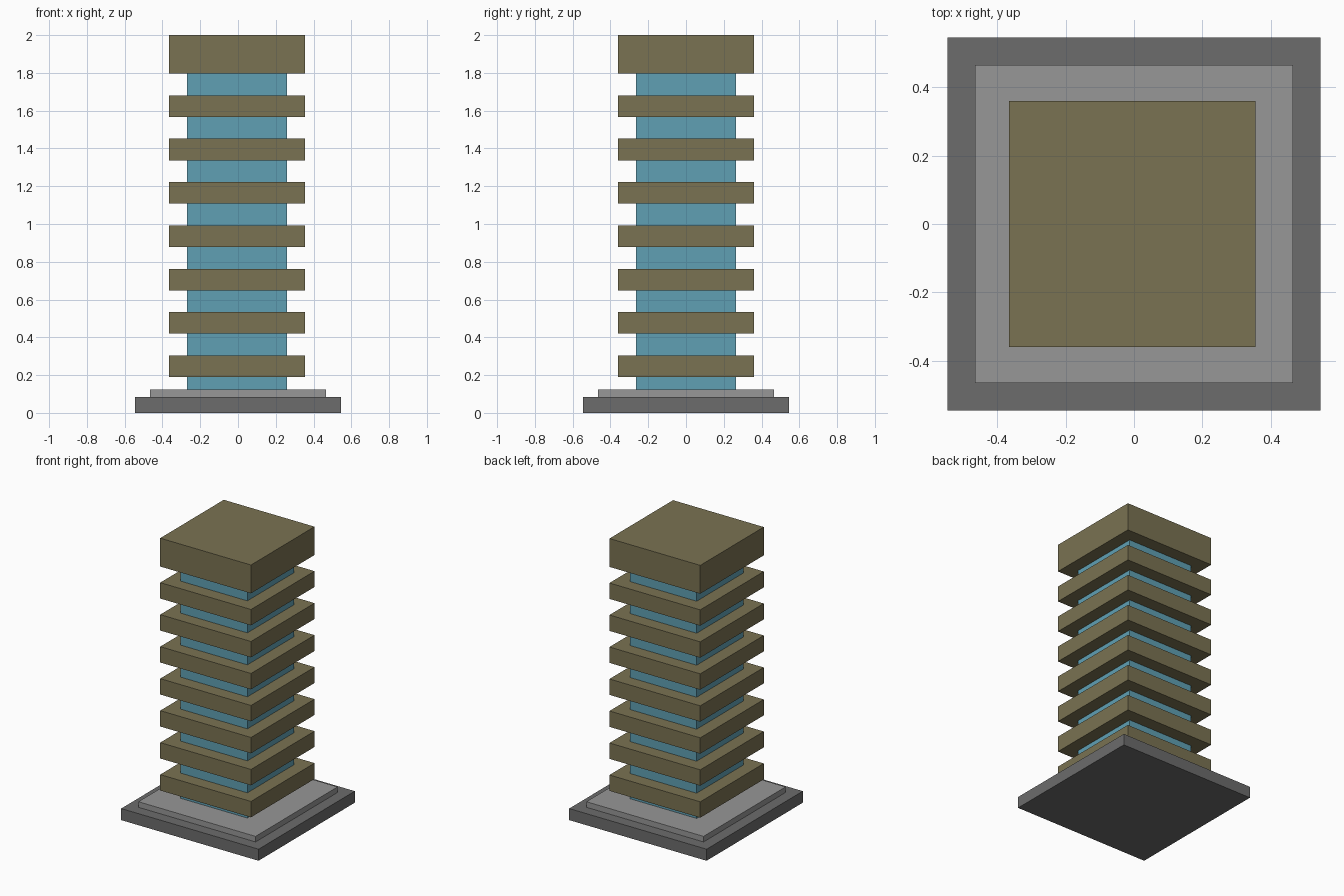
import bpy

if "Cube" in bpy.data.objects:
    bpy.data.objects.remove(bpy.data.objects["Cube"])


def material(name, rgb):
    mat = bpy.data.materials.new(name)
    mat.diffuse_color = (*rgb, 1)
    mat.use_nodes = True
    mat.node_tree.nodes["Principled BSDF"].inputs["Base Color"].default_value = mat.diffuse_color
    return mat


def block(name, width, z0, z1, mat, x=0.0):
    bpy.ops.mesh.primitive_cube_add(size=1, location=(x, 0, (z0 + z1) / 2))
    ob = bpy.context.object
    ob.name = name
    ob.scale = (width, width, z1 - z0)
    bpy.ops.object.transform_apply(location=False, rotation=False, scale=True)
    ob.data.materials.append(mat)
    return ob


concrete = material("concrete", (0.195, 0.17, 0.085))
glass = material("glass", (0.117, 0.352, 0.456))
dark_grey = material("dark_grey", (0.15, 0.15, 0.15))
light_grey = material("light_grey", (0.31, 0.31, 0.31))

TOWER_X = -0.005
FIRST, PITCH, BAND = 0.19, 0.2295, 0.114

# Stepped base
block("pavement", 1.09, 0, 0.083, dark_grey)
block("plinth", 0.93, 0.083, 0.123, light_grey)

# Floor bands, with the thicker block at the roof
bottoms = [FIRST + i * PITCH for i in range(8)]
for i, z in enumerate(bottoms):
    if i == 7:
        block("roof_block", 0.72, z, 2.0, concrete, TOWER_X)
    else:
        block(f"floor_band_{i + 1}", 0.72, z, z + BAND, concrete, TOWER_X)

# Recessed glazing between the bands
lower = 0.123
for i, z in enumerate(bottoms):
    block(f"glazing_{i + 1}", 0.53, lower, z, glass, TOWER_X)
    lower = z + BAND
